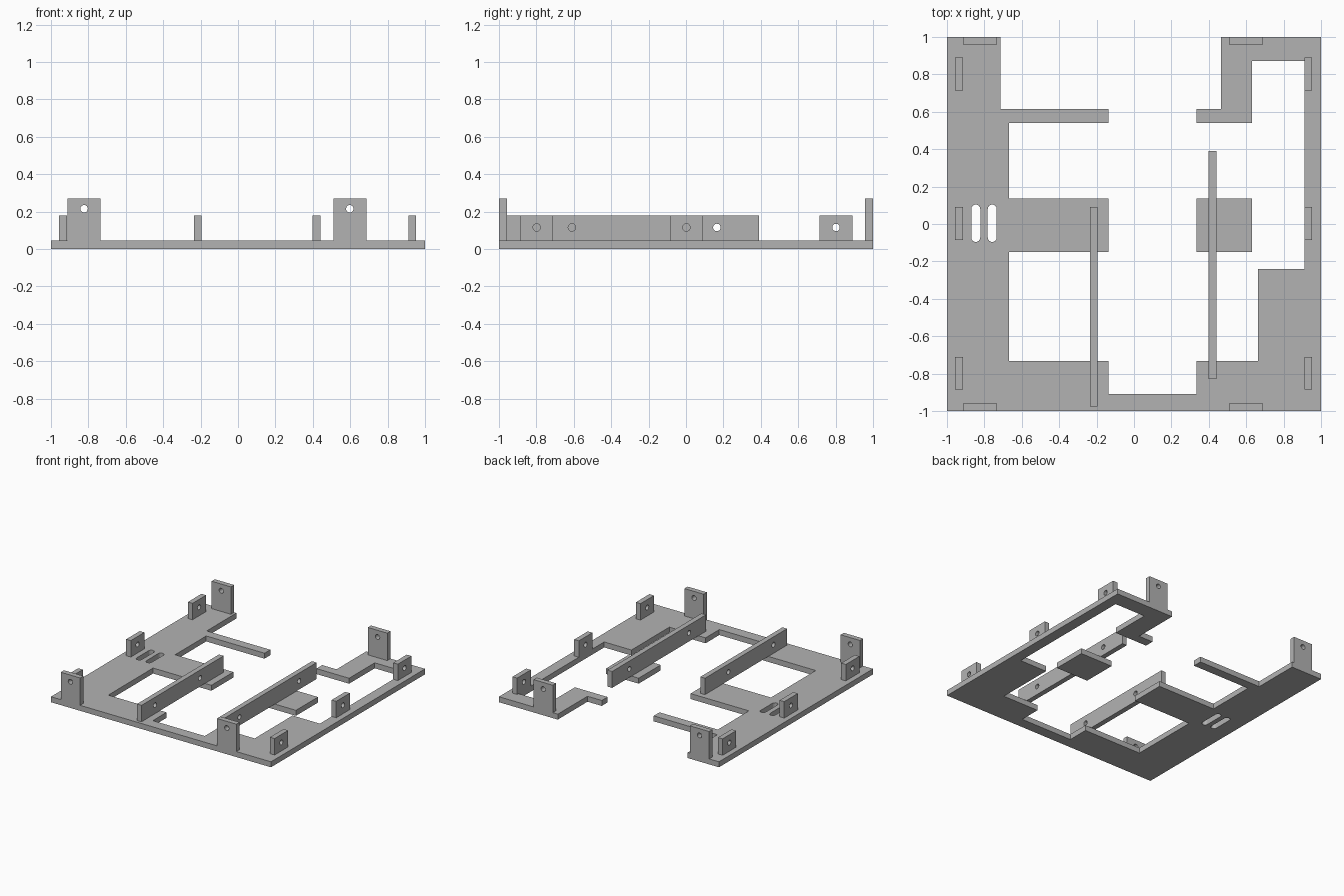
import bpy
import bmesh
from math import cos, sin, pi
from mathutils import Matrix, Vector

if "Cube" in bpy.data.objects:
    bpy.data.objects.remove(bpy.data.objects["Cube"])

grey = bpy.data.materials.new("plain grey")
grey.use_nodes = True
colour = (0.45, 0.45, 0.45, 1)
grey.diffuse_color = colour
grey.node_tree.nodes["Principled BSDF"].inputs["Base Color"].default_value = colour

BASE = 0.045          # thickness of the base plate
THICK = 0.042         # thickness of the upright tabs and bars


def rect(x0, x1, y0, y1):
    return [(x0, y0), (x1, y0), (x1, y1), (x0, y1)]


def slot(x, y, r, half=0.0, n=24):
    """Round hole, or a slot stretched along y by half each way."""
    pts = []
    for i in range(n + 1):
        a = 2 * pi * i / n
        if i == n and half == 0:
            break
        pts.append((x + r * cos(a), y + r * sin(a) + (half if i <= n / 2 else -half)))
    if half:
        pts.insert(n // 2 + 1, (x - r, y - half))
        pts[-1] = (x + r, y - half)
    return pts


def sheet(name, loops, thickness, matrix):
    """Flat part with holes: filled closed loops given a thickness."""
    curve = bpy.data.curves.new(name, "CURVE")
    curve.dimensions = "2D"
    curve.fill_mode = "BOTH"
    curve.extrude = thickness / 2
    for loop in loops:
        spline = curve.splines.new("POLY")
        spline.points.add(len(loop) - 1)
        for point, (x, y) in zip(spline.points, loop):
            point.co = (x, y, 0, 1)
        spline.use_cyclic_u = True
    temp = bpy.data.objects.new(name + " outline", curve)
    bpy.context.collection.objects.link(temp)
    bpy.context.view_layer.update()
    mesh = bpy.data.meshes.new_from_object(
        temp.evaluated_get(bpy.context.evaluated_depsgraph_get()))
    bpy.data.objects.remove(temp)
    bpy.data.curves.remove(curve)

    bm = bmesh.new()
    bm.from_mesh(mesh)
    bmesh.ops.remove_doubles(bm, verts=bm.verts, dist=0.0005)
    bmesh.ops.recalc_face_normals(bm, faces=bm.faces)
    bmesh.ops.transform(bm, matrix=matrix, verts=bm.verts)
    for face in bm.faces:
        face.smooth = False
    bm.to_mesh(mesh)
    bm.free()
    mesh.name = name
    mesh.materials.clear()
    mesh.materials.append(grey)
    obj = bpy.data.objects.new(name, mesh)
    bpy.context.collection.objects.link(obj)
    return obj


def upright_along_y(name, x, y0, y1, top, holes, hole_z):
    m = Matrix(((0, 0, 1, x), (1, 0, 0, 0), (0, 1, 0, 0), (0, 0, 0, 1)))
    loops = [rect(y0, y1, BASE, top)] + [slot(y, hole_z, 0.02) for y in holes]
    sheet(name, loops, THICK, m)


def upright_along_x(name, y, x0, x1, top, holes, hole_z):
    m = Matrix(((1, 0, 0, 0), (0, 0, -1, y), (0, 1, 0, 0), (0, 0, 0, 1)))
    loops = [rect(x0, x1, BASE, top)] + [slot(x, hole_z, 0.02) for x in holes]
    sheet(name, loops, THICK, m)


# Base plate: one winding outline with two slots
outline = [
    (-1, -1), (1, -1), (1, 1), (0.465, 1), (0.465, 0.615), (0.335, 0.615),
    (0.335, 0.54), (0.632, 0.54), (0.632, 0.872), (0.912, 0.872),
    (0.912, -0.24), (0.664, -0.24), (0.664, -0.732), (0.335, -0.732),
    (0.335, -0.91), (-0.137, -0.91), (-0.137, -0.732), (-0.667, -0.732),
    (-0.667, -0.15), (-0.137, -0.15), (-0.137, 0.136), (-0.667, 0.136),
    (-0.667, 0.54), (-0.137, 0.54), (-0.137, 0.615), (-0.715, 0.615),
    (-0.715, 1), (-1, 1)]
flat = Matrix.Translation(Vector((0, 0, BASE / 2)))
slots = [slot(x, 0.004, 0.024, 0.076) for x in (-0.846, -0.758)]
sheet("base_plate", [outline] + slots, BASE, flat)

# Loose pad carried by the long bar
sheet("centre_pad", [rect(0.335, 0.632, -0.15, 0.136)], BASE, flat)

# Tall tabs on the front and back edges
for end, y in (("front", -0.979), ("back", 0.979)):
    for side, x in (("right", -0.823), ("left", 0.598)):
        upright_along_x(f"{end}_{side}_tall_tab", y, x - 0.088, x + 0.088,
                        0.27, [x], 0.215)

# Low tabs along both sides
for side, x in (("right", -0.935), ("left", 0.932)):
    for place, y in (("front", -0.798), ("middle", 0.002), ("back", 0.802)):
        upright_along_y(f"{side}_{place}_low_tab", x, y - 0.088, y + 0.088,
                        0.18, [y], 0.115)

# Long upright bars
upright_along_y("right_bar", -0.215, -0.975, 0.09, 0.18, [-0.8, -0.215], 0.115)
upright_along_y("left_bar", 0.42, -0.83, 0.39, 0.18, [-0.61, 0.165], 0.115)
